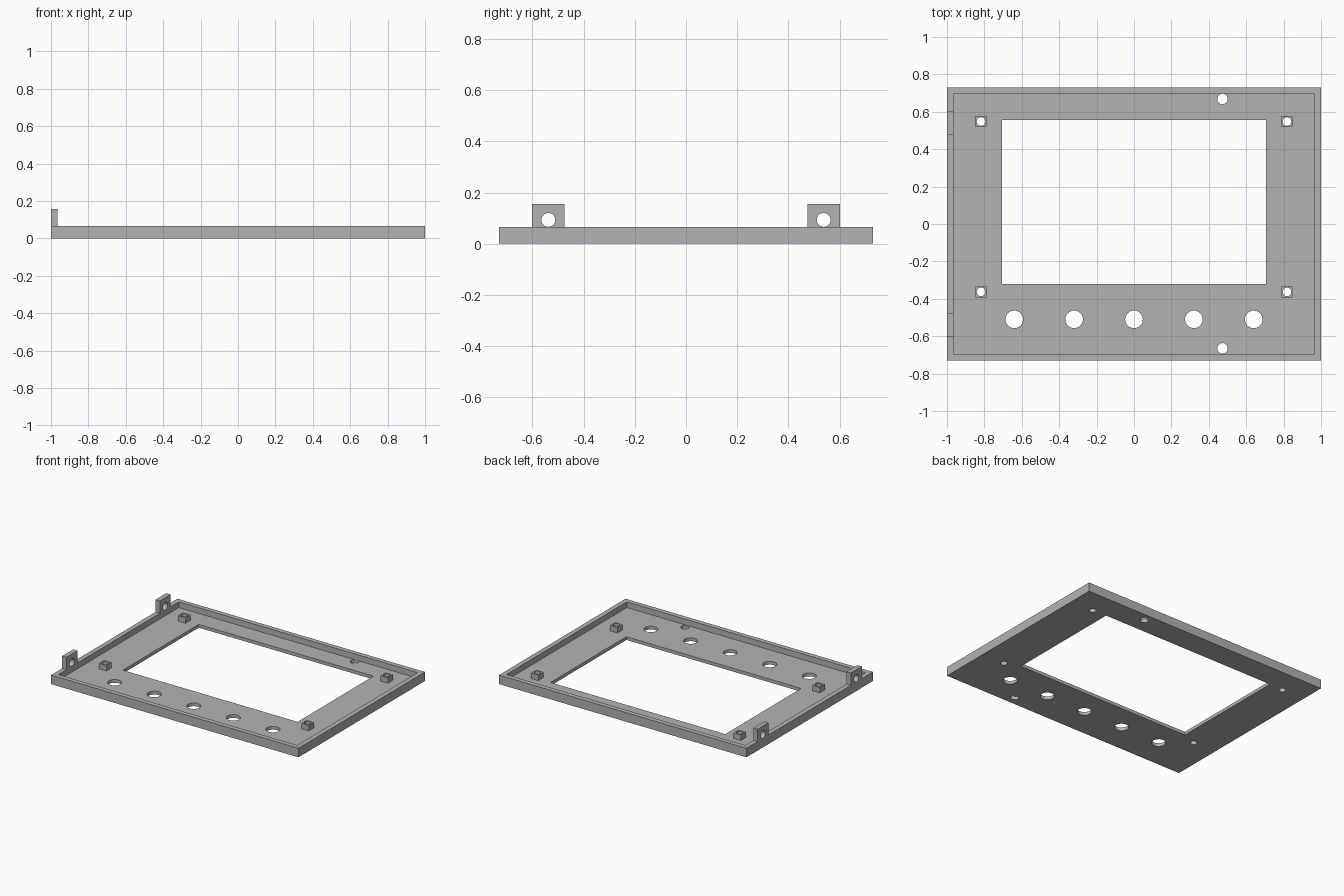
import bpy
import math

cube = bpy.data.objects.get("Cube")
if cube:
    bpy.data.objects.remove(cube, do_unlink=True)

FLOOR, RIM = 0.024, 0.066       # floor thickness, rim height
HALF_X, HALF_Y, WALL = 1.0, 0.73, 0.035

grey = bpy.data.materials.new("plain grey")
grey.use_nodes = True
grey.diffuse_color = (0.45, 0.45, 0.45, 1)
grey.node_tree.nodes["Principled BSDF"].inputs["Base Color"].default_value = (0.45, 0.45, 0.45, 1)


def box(name, low, high):
    centre = [(a + b) / 2 for a, b in zip(low, high)]
    bpy.ops.mesh.primitive_cube_add(size=1, location=centre)
    obj = bpy.context.object
    obj.name = name
    obj.scale = [b - a for a, b in zip(low, high)]
    bpy.ops.object.transform_apply(location=True, rotation=False, scale=True)
    obj.data.materials.append(grey)
    return obj


def drill(centre, radius, axis="Z"):
    turn = (0, math.pi / 2, 0) if axis == "X" else (0, 0, 0)
    bpy.ops.mesh.primitive_cylinder_add(vertices=32, radius=radius, depth=0.4,
                                        location=centre, rotation=turn)
    return bpy.context.object


def cut(target, cutter):
    cutter.hide_render = True
    mod = target.modifiers.new("cut", "BOOLEAN")
    mod.operation = "DIFFERENCE"
    mod.solver = "EXACT"
    mod.object = cutter
    bpy.context.view_layer.objects.active = target
    bpy.ops.object.modifier_apply(modifier=mod.name)
    bpy.data.objects.remove(cutter, do_unlink=True)


# Shallow tray with a raised rim and a screen window
panel = box("panel_tray", (-HALF_X, -HALF_Y, 0), (HALF_X, HALF_Y, RIM))
cut(panel, box("cavity", (WALL - HALF_X, WALL - HALF_Y, FLOOR),
               (HALF_X - WALL, HALF_Y - WALL, 0.3)))
cut(panel, box("window", (-0.706, -0.32, -0.2), (0.706, 0.555, 0.2)))

# Row of button holes
for i in range(-2, 3):
    cut(panel, drill((i * 0.32, -0.51, 0), 0.047))

# Cable holes beside the rim
for y in (-0.665, 0.668):
    cut(panel, drill((0.473, y, 0), 0.028))

# Square mounting posts, drilled through the floor
for side, x in (("right", -0.818), ("left", 0.818)):
    for end, y in (("front", -0.363), ("back", 0.548)):
        cut(panel, drill((x, y, 0), 0.023))
        post = box(f"{end}_{side}_post", (x - 0.03, y - 0.03, FLOOR),
                   (x + 0.03, y + 0.03, 0.064))
        cut(post, drill((x, y, 0), 0.023))

# Upright hinge tabs on the right rim
for end, s in (("front", -1), ("back", 1)):
    y = s * 0.538
    tab = box(f"{end}_hinge_tab", (-HALF_X, y - 0.063, RIM - 0.002),
              (WALL - HALF_X, y + 0.063, 0.156))
    cut(tab, drill((-HALF_X, y, 0.093), 0.027, "X"))
